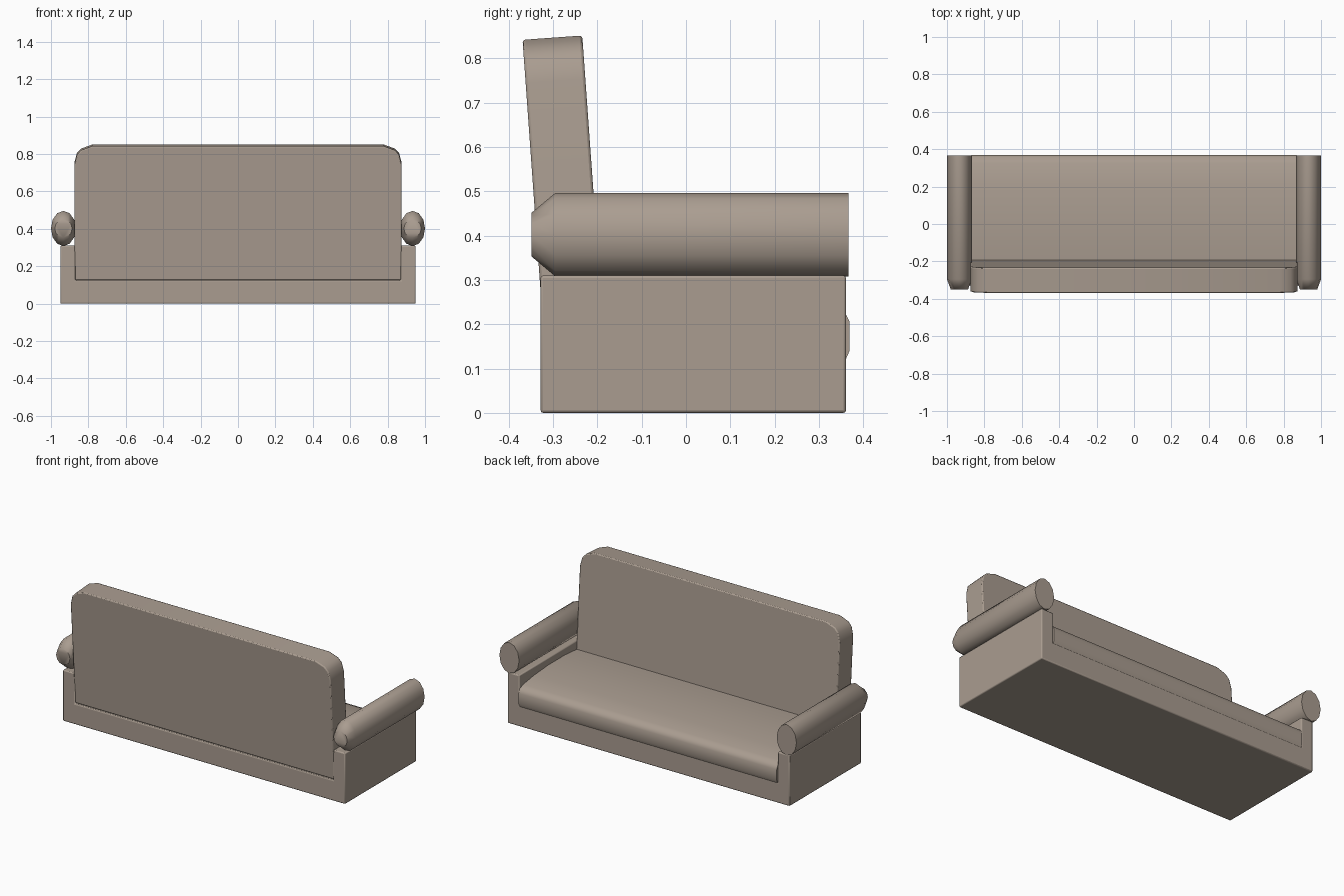
import bpy, bmesh, math
from mathutils import Matrix

if "Cube" in bpy.data.objects:
    bpy.data.objects.remove(bpy.data.objects["Cube"])

fabric = bpy.data.materials.new("taupe fabric")
fabric.diffuse_color = (0.40, 0.335, 0.28, 1)
fabric.use_nodes = True
fabric.node_tree.nodes["Principled BSDF"].inputs["Base Color"].default_value = fabric.diffuse_color


def finish(name, bm, bevel=0.0, angle=50):
    bmesh.ops.recalc_face_normals(bm, faces=bm.faces)
    me = bpy.data.meshes.new(name)
    bm.to_mesh(me)
    bm.free()
    ob = bpy.data.objects.new(name, me)
    bpy.context.collection.objects.link(ob)
    me.materials.append(fabric)
    if bevel:
        mod = ob.modifiers.new("soft edge", "BEVEL")
        mod.width, mod.segments, mod.limit_method = bevel, 2, "ANGLE"
        mod.angle_limit = math.radians(50)
    bpy.ops.object.select_all(action="DESELECT")
    ob.select_set(True)
    bpy.context.view_layer.objects.active = ob
    bpy.ops.object.shade_smooth_by_angle(angle=math.radians(angle))
    return ob


def loft(rings):
    """Closed solid through matching rings of 3D points."""
    bm = bmesh.new()
    vs = [[bm.verts.new(p) for p in r] for r in rings]
    n = len(vs[0])
    for a, b in zip(vs, vs[1:]):
        for i in range(n):
            bm.faces.new((a[i], a[(i + 1) % n], b[(i + 1) % n], b[i]))
    bm.faces.new(vs[0])
    bm.faces.new(vs[-1])
    return bm


def mirrored(half):
    """Complete a right-hand outline across x = 0."""
    return half + [(-x, z) for x, z in reversed(half)]


# U-shaped frame: low base with two side panels
u = mirrored([(0.95, 0), (0.95, 0.31), (0.87, 0.31), (0.87, 0.125)])
finish("frame", loft([[(x, y, z) for x, z in u] for y in (-0.328, 0.361)]), 0.006)

# Backrest: rounded top corners, leaning back by sliding and tilting
half = [(0.875, 0.0), (0.875, 0.62), (0.862, 0.672), (0.838, 0.697), (0.78, 0.718)]
b = mirrored(half)
bm = loft([[(x, y, z) for x, z in b] for y in (-0.0675, 0.0675)])
bmesh.ops.transform(bm, verts=bm.verts, matrix=Matrix.Translation((0, -0.25, 0.13))
                    @ Matrix.Rotation(math.radians(4.1), 4, "X"))
finish("backrest", bm, 0.006)

# Seat cushion: soft front, gently crowned top
s = [(-0.20, 0.12), (0.36, 0.12), (0.369, 0.14), (0.369, 0.205), (0.358, 0.228),
     (0.325, 0.242), (0.22, 0.258), (0.08, 0.268), (-0.08, 0.268), (-0.20, 0.258)]
finish("seat_cushion", loft([[(x, y, z) for y, z in s] for x in (-0.869, 0.869)]), 0, 60)

# Rolled armrests: oval section, flat front, tapered rear end
for side, label in ((1, "right"), (-1, "left")):
    rings = []
    for y, k in ((0.366, 1), (-0.295, 1), (-0.349, 0.52)):
        kx = 1 if k == 1 else 0.7
        rings.append([(side * (0.9335 + 0.0665 * kx * math.cos(t)), y,
                       0.402 + 0.094 * k * math.sin(t))
                      for t in (2 * math.pi * i / 12 for i in range(12))])
    finish("armrest_" + label, loft(rings), 0, 60)
